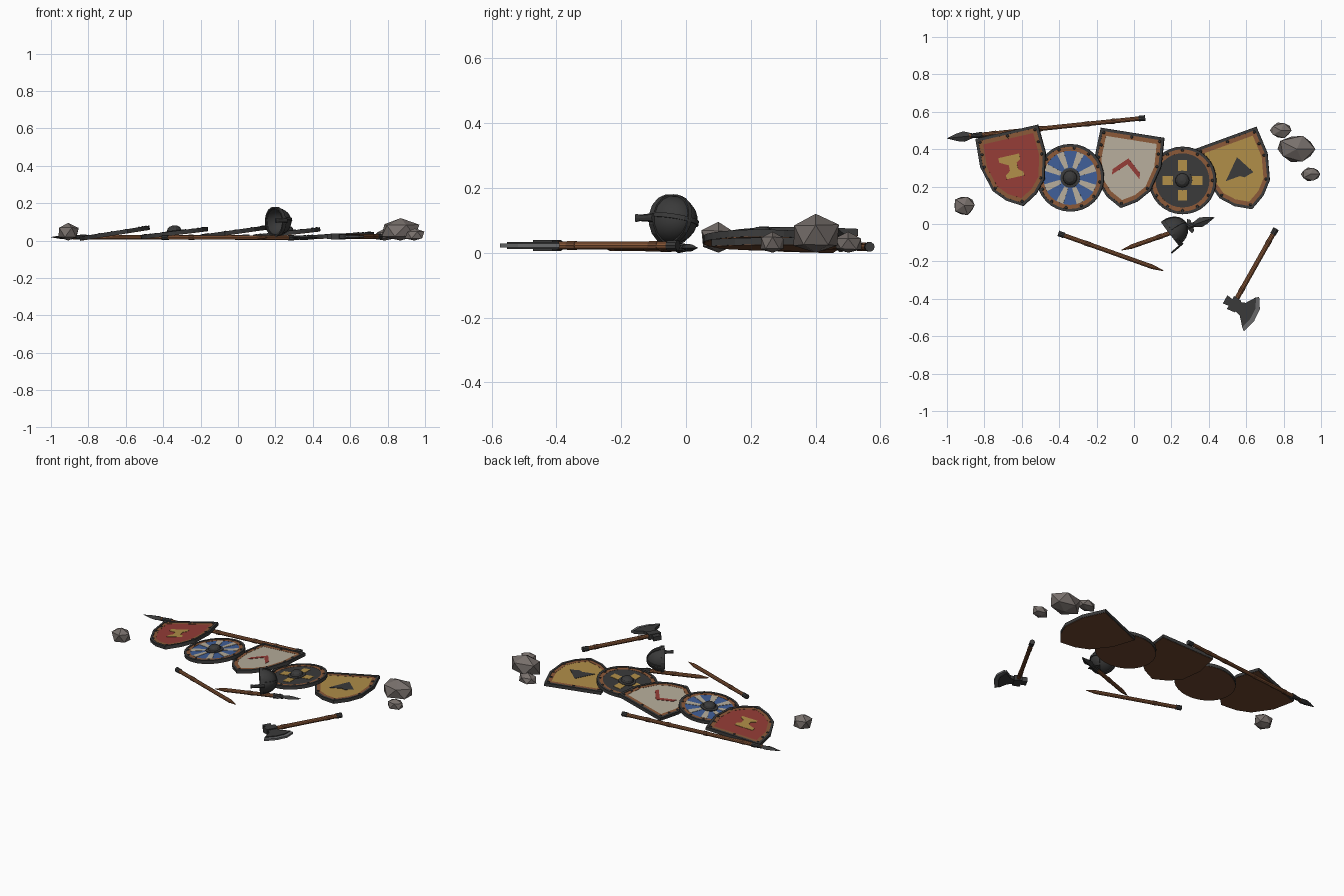
import bpy, bmesh, math, random
from mathutils import Matrix, Vector

cube = bpy.data.objects.get("Cube")
if cube:
    bpy.data.objects.remove(cube, do_unlink=True)
random.seed(4)


def material(name, *rgb):
    lin = [((c / 255 + 0.055) / 1.055) ** 2.4 for c in rgb] + [1]
    m = bpy.data.materials.new(name)
    m.use_nodes = True
    m.diffuse_color = lin
    m.node_tree.nodes["Principled BSDF"].inputs["Base Color"].default_value = lin
    return m


RED = material("red paint", 148, 60, 54)
BLUE = material("blue paint", 64, 95, 152)
CREAM = material("cream paint", 182, 173, 155)
GOLD = material("gold paint", 176, 142, 72)
IRON = material("dark iron", 58, 58, 58)
STEEL = material("steel edge", 104, 105, 106)
WOOD = material("wood", 138, 88, 56)
DARK_WOOD = material("dark wood", 112, 72, 48)
STONE = material("stone", 120, 112, 108)


def finish(name, bm, mat, M=Matrix(), smooth=False):
    bm.transform(M)
    bmesh.ops.recalc_face_normals(bm, faces=bm.faces)
    for f in bm.faces:
        f.smooth = smooth
    me = bpy.data.meshes.new(name)
    bm.to_mesh(me)
    bm.free()
    me.materials.append(mat)
    ob = bpy.data.objects.new(name, me)
    bpy.context.collection.objects.link(ob)
    return ob


def prism(name, pts, z0, z1, mat, M, hole=0):
    """Extruded outline; hole is the scale of the inner outline of a frame."""
    bm = bmesh.new()
    def loop(s, z):
        return [bm.verts.new((x * s, y * s, z)) for x, y in pts]
    def bridge(a, b):
        for i in range(len(a)):
            j = (i + 1) % len(a)
            bm.faces.new((a[i], a[j], b[j], b[i]))
    lo, hi = loop(1, z0), loop(1, z1)
    bridge(lo, hi)
    if hole:
        lo_in, hi_in = loop(hole, z0), loop(hole, z1)
        bridge(hi, hi_in)
        bridge(hi_in, lo_in)
        bridge(lo_in, lo)
    else:
        bm.faces.new(lo)
        bm.faces.new(hi)
    return finish(name, bm, mat, M)


def loft(name, sections, n, mat, M=Matrix(), smooth=False):
    """Rings (z, x radius, y radius) joined along local z."""
    bm = bmesh.new()
    rings = []
    for z, rx, ry in sections:
        rings.append([bm.verts.new((rx * math.cos(math.tau * i / n),
                                    ry * math.sin(math.tau * i / n), z)) for i in range(n)])
    for a, b in zip(rings, rings[1:]):
        for i in range(n):
            j = (i + 1) % n
            bm.faces.new((a[i], a[j], b[j], b[i]))
    bm.faces.new(rings[0])
    bm.faces.new(rings[-1])
    return finish(name, bm, mat, M, smooth)


def aim(a, b):
    """Local z from a to b, local x level, local y up."""
    a, b = Vector(a), Vector(b)
    z = (b - a).normalized()
    x = Vector((0, 0, 1)).cross(z).normalized()
    y = z.cross(x)
    return Matrix.Translation(a) @ Matrix((x, y, z)).transposed().to_4x4(), (b - a).length


def rod(name, M, z0, z1, r, mat, r2=None):
    r2 = r if r2 is None else r2
    return loft(name, [(z0, r, r), (z1, r2, r2)], 10, mat, M)


def studs(name, places, z, M):
    bm = bmesh.new()
    for x, y in places:
        bmesh.ops.create_uvsphere(bm, u_segments=8, v_segments=4, radius=0.008,
                                  matrix=Matrix.Translation((x, y, z)) @ Matrix.Diagonal((1, 1, 0.6, 1)))
    finish(name, bm, IRON, M)


def circle(r, n):
    return [(r * math.cos(math.tau * i / n), r * math.sin(math.tau * i / n)) for i in range(n)]


def scaled(pts, s):
    return [(x * s, y * s) for x, y in pts]


def pose(x, y, z, turn, tilt):
    return (Matrix.Translation((x, y, z)) @ Matrix.Rotation(math.radians(-tilt), 4, 'Y')
            @ Matrix.Rotation(math.radians(turn), 4, 'Z'))


def shield(name, pts, stud_places, paint, M):
    prism(name + "_back", scaled(pts, 0.985), -0.012, 0.003, DARK_WOOD, M)
    prism(name + "_rim", pts, -0.01, 0.011, IRON, M, 0.92)
    prism(name + "_border", scaled(pts, 0.92), -0.002, 0.008, WOOD, M, 0.87)
    prism(name + "_field", scaled(pts, 0.88), -0.002, 0.007, paint, M)
    studs(name + "_studs", stud_places, 0.009, M)


# Kite-shaped shields
half = [(0.173, 0.193), (0.181, 0.04), (0.143, -0.1), (0.082, -0.167)]
kite = half + [(0, -0.214)] + [(-x, y) for x, y in reversed(half)]
mids = [((a[0] + b[0]) / 2, (a[1] + b[1]) / 2) for a, b in zip(kite, kite[1:] + kite[:1])]
kite_studs = scaled(kite[:3] + kite[4:5] + kite[6:] + mids[:1] + mids[7:], 0.88)
anvil = [(-0.075, 0.065), (0.04, 0.065), (0.04, 0.035), (0.017, 0.02), (0.017, -0.015),
         (0.042, -0.035), (0.042, -0.055), (-0.055, -0.055), (-0.055, -0.035),
         (-0.028, -0.015), (-0.028, 0.015), (-0.075, 0.04)]
chevron = [(0, 0.055), (0.075, -0.015), (0.075, -0.045), (0, 0.022), (-0.075, -0.045), (-0.075, -0.015)]
peak = [(0.02, 0.075), (0.075, -0.03), (0.02, -0.04), (0.0, -0.025), (-0.08, -0.025)]
for name, paint, badge, badge_paint, M in (
        ("red_shield", RED, anvil, GOLD, pose(-0.638, 0.305, 0.043, 12.7, 9)),
        ("cream_shield", CREAM, chevron, RED, pose(-0.037, 0.297, 0.043, -9, 8)),
        ("gold_shield", GOLD, peak, IRON, pose(0.558, 0.28, 0.027, 20, 3))):
    shield(name, kite, kite_studs, paint, M)
    prism(name + "_emblem", badge, 0.005, 0.009, badge_paint, M)

# Round shields with boss and radial bars
for name, paint, bars, r0, r1, w0, w1, bar_paint, M in (
        ("blue_round_shield", BLUE, 8, 0.055, 0.143, 0.011, 0.02, CREAM, pose(-0.34, 0.247, 0.04, 22, 7)),
        ("dark_round_shield", IRON, 4, 0.05, 0.108, 0.024, 0.024, GOLD, pose(0.26, 0.233, 0.04, 0, 6.5))):
    shield(name, circle(0.181, 32), circle(0.161, 12), paint, M)
    for i in range(bars):
        bar = [(r0, -w0), (r1, -w1), (r1, w1), (r0, w0)]
        prism(f"{name}_bar_{i + 1}", bar, 0.005, 0.009, bar_paint,
              M @ Matrix.Rotation(math.tau * i / bars, 4, 'Z'))
    loft(name + "_boss", [(0.004, 0.053, 0.053), (0.012, 0.053, 0.053), (0.014, 0.038, 0.038),
                          (0.027, 0.034, 0.034), (0.037, 0.022, 0.022), (0.041, 0.004, 0.004)], 16, IRON, M)


def spear_head(name, M, z0, length, width):
    loft(name + "_socket", [(z0 - 0.05, 0.016, 0.016), (z0 + 0.01, 0.012, 0.012)], 10, IRON, M)
    loft(name, [(z0, 0.012, 0.01), (z0 + length * 0.35, width, 0.012),
                (z0 + length * 0.6, width * 0.75, 0.01), (z0 + length, 0.001, 0.001)], 4, IRON, M)


# Long spear behind the shields
M, L = aim((0.06, 0.567, 0.018), (-1, 0.458, 0.018))
rod("long_spear_shaft", M, 0.02, L - 0.12, 0.012, WOOD)
rod("long_spear_cap", M, 0, 0.035, 0.015, IRON)
for i, t in enumerate((0.16, 0.3, 0.55, 0.8)):
    rod(f"long_spear_band_{i + 1}", M, t, t + 0.025, 0.014, DARK_WOOD)
spear_head("long_spear_head", M, L - 0.14, 0.14, 0.028)

# Broken shaft
M, L = aim((-0.405, -0.05, 0.016), (0.157, -0.25, 0.016))
rod("broken_shaft_cap", M, 0, 0.035, 0.015, IRON)
rod("broken_shaft", M, 0.03, L - 0.06, 0.012, WOOD)
rod("broken_shaft_splinter", M, L - 0.06, L, 0.012, WOOD, 0.002)
rod("broken_shaft_band", M, 0.15, 0.18, 0.0135, DARK_WOOD)

# Broken winged spear
M, L = aim((-0.067, -0.14, 0.015), (0.43, 0.035, 0.015))
rod("winged_spear_splinter", M, 0, 0.06, 0.002, WOOD, 0.012)
rod("winged_spear_shaft", M, 0.06, L - 0.16, 0.012, WOOD)
rod("winged_spear_band", M, 0.2, 0.23, 0.0135, DARK_WOOD)
spear_head("winged_spear_head", M, L - 0.12, 0.12, 0.026)
loft("winged_spear_lugs", [(L - 0.155, 0.012, 0.008), (L - 0.14, 0.04, 0.007), (L - 0.125, 0.03, 0.006)], 4, IRON, M)

# Axe
M, L = aim((0.76, -0.025, 0.022), (0.515, -0.46, 0.022))
rod("axe_handle", M, 0.01, L, 0.013, WOOD)
rod("axe_pommel", M, 0, 0.035, 0.016, IRON)
for i, t in enumerate((0.07, 0.36)):
    rod(f"axe_band_{i + 1}", M, t, t + 0.03, 0.0145, DARK_WOOD)
A = Matrix.Translation((0.535, -0.43, 0.022)) @ Matrix.Rotation(math.radians(-29.4), 4, 'Z')
prism("axe_eye", [(-0.022, 0.04), (0.025, 0.035), (0.025, -0.035), (-0.022, -0.04)], -0.017, 0.017, IRON, A)
prism("axe_poll", [(-0.055, 0.025), (-0.02, 0.02), (-0.02, -0.02), (-0.055, -0.025)], -0.014, 0.014, IRON, A)
inner = [(0.083, 0.09), (0.11, 0.04), (0.114, -0.02), (0.098, -0.085)]
outer = [(0.098, 0.1), (0.133, 0.045), (0.137, -0.025), (0.117, -0.1)]
prism("axe_blade", [(0.02, 0.026)] + [(0.05, 0.038)] + inner + [(0.055, -0.036), (0.02, -0.026)],
      -0.011, 0.011, IRON, A)
prism("axe_cutting_edge", inner + outer[::-1], -0.006, 0.006, STEEL, A)

# Helmet lying on its side, crown along local z
M, L = aim((0.198, -0.047, 0.101), (0.273, 0.01, 0.103))
M = M @ Matrix.Rotation(math.radians(-13), 4, 'Z')
R, steps = 0.076, 6
arc = [math.pi / 2 * i / steps for i in range(steps + 1)]
def dome(r, h):
    return [(h * math.sin(a), max(r * math.cos(a), 0.001), max(r * math.cos(a), 0.001)) for a in arc]
bowl = loft("helmet_bowl", dome(R - 0.006, L - 0.006)[::-1] + dome(R, L), 16, IRON, M, True)
bpy.context.view_layer.objects.active = bowl
bowl.select_set(True)
bpy.ops.object.shade_smooth_by_angle(angle=math.radians(40))
prism("helmet_brow_band", circle(R + 0.004, 16), -0.008, 0.014, IRON, M, 0.9)
for k in range(2):
    path = [(math.cos(math.pi * i / 12), math.sin(math.pi * i / 12)) for i in range(13)]
    strip = [(x * (R + 0.004), y * (L + 0.004)) for x, y in path]
    strip += [(x * (R - 0.003), y * (L - 0.003)) for x, y in reversed(path)]
    turn = Matrix.Rotation(math.pi / 2 * k, 4, 'Z') @ Matrix.Rotation(math.pi / 2, 4, 'X')
    prism(f"helmet_crest_band_{k + 1}", strip, -0.007, 0.007, IRON, M @ turn)
G, L = aim((0.25, -0.112, 0.108), (0.2, -0.155, 0.107))
loft("helmet_nose_guard", [(-0.015, 0.005, 0.014), (L * 0.7, 0.005, 0.01), (L, 0.004, 0.013)], 8, IRON, G)

# Boulders
for i, (x, y, rx, ry, h) in enumerate(((-0.908, 0.1, 0.064, 0.058, 0.095), (0.785, 0.5, 0.062, 0.047, 0.065),
                                       (0.87, 0.4, 0.113, 0.08, 0.12), (0.944, 0.267, 0.056, 0.041, 0.065))):
    bm = bmesh.new()
    bmesh.ops.create_icosphere(bm, subdivisions=1, radius=1)
    for v in bm.verts:
        v.co *= random.uniform(0.88, 1.08)
        v.co.z = max(v.co.z, -0.75)
    low, high = min(v.co.z for v in bm.verts), max(v.co.z for v in bm.verts)
    for v in bm.verts:
        v.co = (x + v.co.x * rx, y + v.co.y * ry, (v.co.z - low) / (high - low) * h)
    finish(f"boulder_{i + 1}", bm, STONE)
